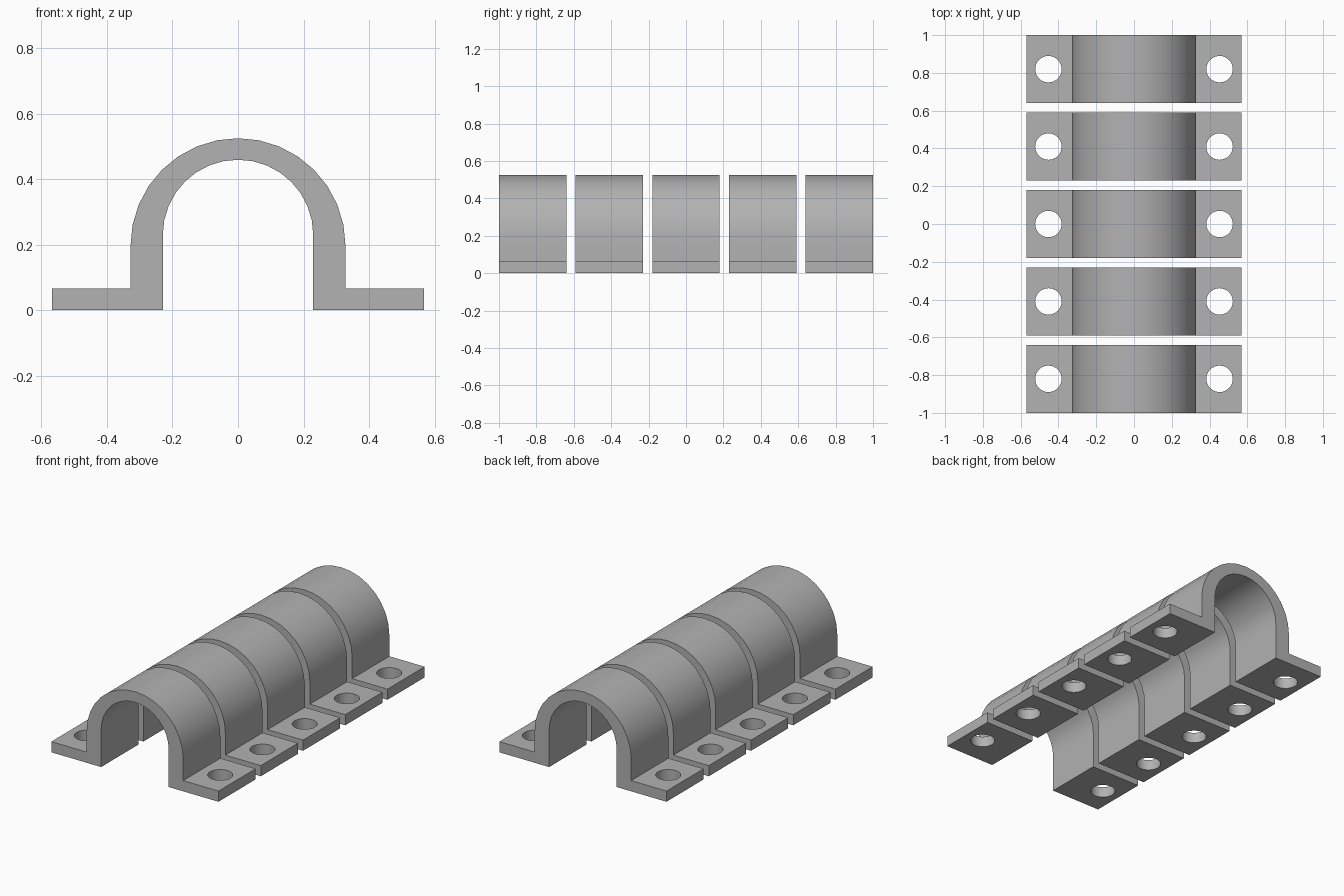
import bpy, bmesh, math
from mathutils import Matrix

if "Cube" in bpy.data.objects:
    bpy.data.objects.remove(bpy.data.objects["Cube"])

U = 2 / 61                      # one design unit
LENGTH, PITCH, COUNT = 11 * U, 12.5 * U, 5
FOOT_X, FOOT_H = 0.568, 2 * U
HOLE_X, HOLE_R = 0.453, 0.07
STEPS = 16                      # segments per half circle

grey = bpy.data.materials.new("grey")
grey.diffuse_color = (0.445, 0.445, 0.445, 1)
grey.use_nodes = True
grey.node_tree.nodes["Principled BSDF"].inputs["Base Color"].default_value = grey.diffuse_color


def arc(radius, cz, start, end):
    """Half circle in the xz plane."""
    angles = [start + (end - start) * i / STEPS for i in range(STEPS + 1)]
    return [(radius * math.cos(a), cz + radius * math.sin(a)) for a in angles]


def make_object(name, bm):
    bmesh.ops.recalc_face_normals(bm, faces=bm.faces)
    mesh = bpy.data.meshes.new(name)
    bm.to_mesh(mesh)
    bm.free()
    obj = bpy.data.objects.new(name, mesh)
    bpy.context.collection.objects.link(obj)
    obj.data.materials.append(grey)
    return obj


# Saddle cross-section: feet, outer arch, then inner arch back
profile = [(7 * U, 0), (FOOT_X, 0), (FOOT_X, FOOT_H), (10 * U, FOOT_H)]
profile += arc(10 * U, 6 * U, 0, math.pi)
profile += [(-10 * U, FOOT_H), (-FOOT_X, FOOT_H), (-FOOT_X, 0), (-7 * U, 0)]
profile += arc(7 * U, 7 * U, math.pi, 0)

# Screw hole cutter
bm = bmesh.new()
centres = [(i - (COUNT - 1) / 2) * PITCH for i in range(COUNT)]
for y in centres:
    for x in (-HOLE_X, HOLE_X):
        bmesh.ops.create_cone(bm, cap_ends=True, segments=32, radius1=HOLE_R,
                              radius2=HOLE_R, depth=0.3,
                              matrix=Matrix.Translation((x, y, 0)))
cutter = make_object("hole_cutter", bm)
cutter.hide_render = True
cutter.hide_viewport = False

# Row of identical pipe saddles
for n, y in enumerate(centres):
    bm = bmesh.new()
    face = bm.faces.new([bm.verts.new((x, y - LENGTH / 2, z)) for x, z in profile])
    moved = bmesh.ops.extrude_face_region(bm, geom=[face], use_keep_orig=True)["geom"]
    bmesh.ops.translate(bm, vec=(0, LENGTH, 0),
                        verts=[v for v in moved if isinstance(v, bmesh.types.BMVert)])
    saddle = make_object(f"pipe_saddle_{n + 1}", bm)
    cut = saddle.modifiers.new("screw_holes", 'BOOLEAN')
    cut.operation, cut.solver, cut.object = 'DIFFERENCE', 'EXACT', cutter
    bpy.ops.object.select_all(action='DESELECT')
    saddle.select_set(True)
    bpy.context.view_layer.objects.active = saddle
    bpy.ops.object.modifier_apply(modifier=cut.name)
    bpy.ops.object.shade_smooth_by_angle(angle=math.radians(30))

bpy.data.objects.remove(cutter, do_unlink=True)
